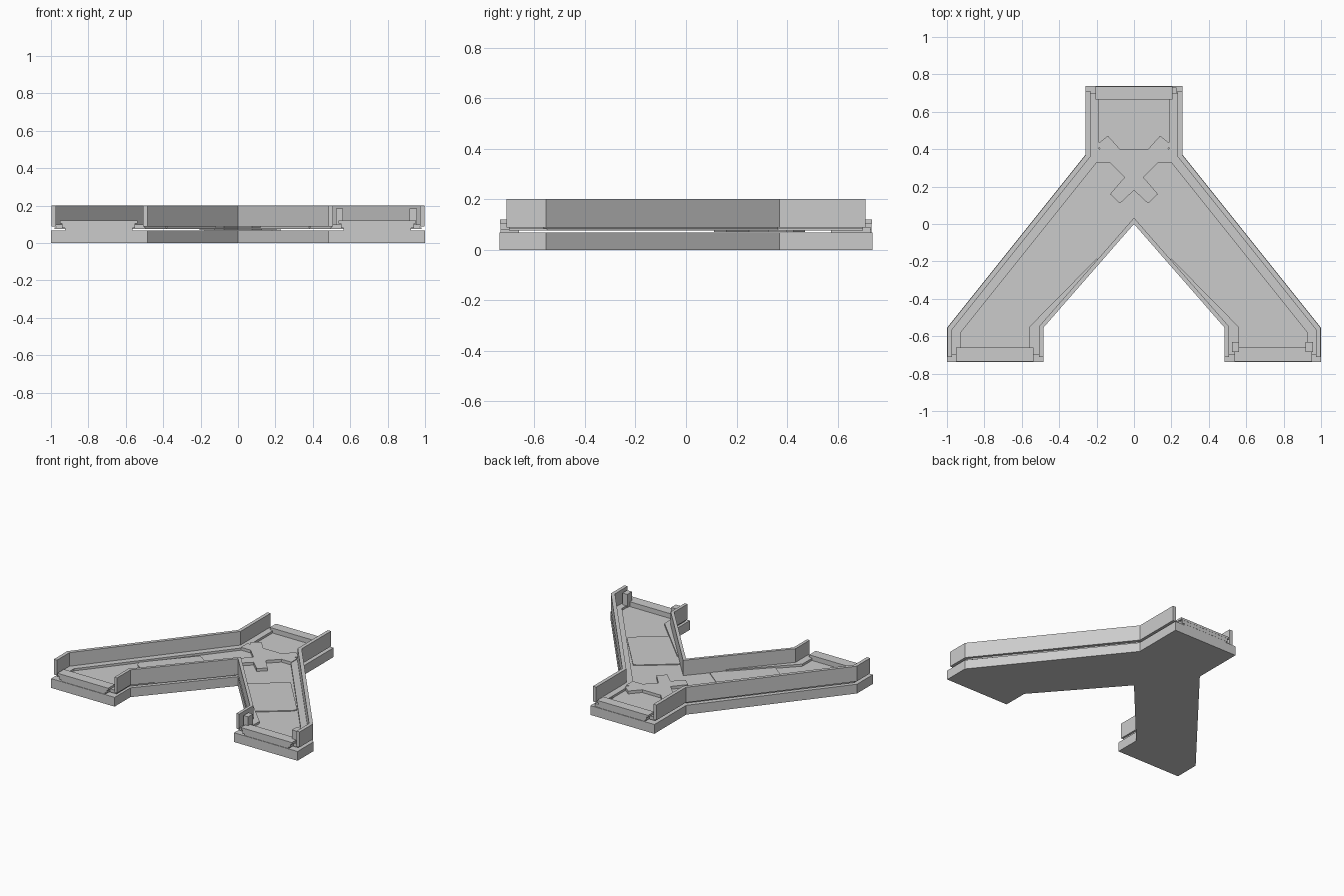
import bpy, bmesh
from mathutils import Vector

if "Cube" in bpy.data.objects:
    bpy.data.objects.remove(bpy.data.objects["Cube"])


def prism(name, pts, z0, z1):
    """Extrude a flat outline from z0 to z1."""
    bm = bmesh.new()
    face = bm.faces.new([bm.verts.new((x, y, z0)) for x, y in pts])
    top = bmesh.ops.extrude_face_region(bm, geom=[face])["geom"]
    bmesh.ops.translate(bm, vec=(0, 0, z1 - z0),
                        verts=[v for v in top if isinstance(v, bmesh.types.BMVert)])
    bmesh.ops.recalc_face_normals(bm, faces=bm.faces)
    me = bpy.data.meshes.new(name)
    bm.to_mesh(me)
    bm.free()
    ob = bpy.data.objects.new(name, me)
    bpy.context.collection.objects.link(ob)
    return ob


def box(name, x0, x1, y0, y1, z0, z1):
    return prism(name, [(x0, y0), (x1, y0), (x1, y1), (x0, y1)], z0, z1)


def offset(path, d):
    """Mitred offset of an open path to its right side."""
    p = [Vector(q) for q in path]
    normals = []
    for a, b in zip(p, p[1:]):
        t = (b - a).normalized()
        normals.append(Vector((t.y, -t.x)))
    out = []
    for i, q in enumerate(p):
        n1 = normals[max(i - 1, 0)]
        n2 = normals[min(i, len(normals) - 1)]
        m = (n1 + n2).normalized()
        out.append(tuple(q + m * (d / m.dot(n1))))
    return out


def mirror(pts):
    return [(-x, y) for x, y in reversed(pts)]


# Solid Y-shaped base
half = [(0, 0), (0.485, -0.555), (0.485, -0.738), (1, -0.738),
        (1, -0.555), (0.26, 0.37), (0.26, 0.738)]
prism("base", half + mirror(half)[:-1], 0, 0.068)

# Floor panel just above the base
floor = [(0, 0.012), (0.495, -0.55), (0.495, -0.7), (0.98, -0.7),
         (0.98, -0.55), (0.24, 0.365), (0.24, 0.7)]
prism("floor", floor + mirror(floor)[:-1], 0.076, 0.084)

# Outer walls, with a low lip along the inside
outer = [(0.258, 0.71), (0.258, 0.37), (0.998, -0.555), (0.998, -0.71)]
inner_leg = [(0.485, -0.71), (0.485, -0.555), (0, 0)]
w_out = outer + offset(outer, 0.026)[::-1]
lip_path = [(0.258, 0.7), (0.258, 0.37), (0.998, -0.555), (0.998, -0.7)]
l_out = offset(lip_path, 0.024) + offset(lip_path, 0.072)[::-1]
# Inner lip tapers into the diagonal wall
l_in = [(0.5, -0.7), (0.5, -0.555), (0.185, -0.195), (0.2, -0.185),
        (0.56, -0.55), (0.56, -0.7)]
# Slightly raised plate in the middle of each leg, with clipped corners
plate = [(0.37, 0.085), (0.34, 0.07), (0.13, -0.095), (0.12, -0.125),
         (0.38, -0.425), (0.42, -0.43), (0.63, -0.265), (0.645, -0.235)]
for side, f in (("right", list), ("left", mirror)):
    prism("outer_wall_" + side, f(w_out), 0.088, 0.2)
    prism("outer_lip_" + side, f(l_out), 0.078, 0.1)
    prism("inner_lip_" + side, f(l_in), 0.078, 0.1)
    prism("floor_plate_" + side, f(plate), 0.08, 0.09)

# V-shaped inner wall
v_path = inner_leg + mirror(inner_leg)[1:]
prism("inner_wall", v_path + offset(v_path, 0.022)[::-1], 0.088, 0.2)

# Stepped threshold bars at the three ends
for name, cx, y0, y1 in (("front_left", -0.745, -0.736, -0.66),
                         ("front_right", 0.745, -0.736, -0.66),
                         ("back", 0, 0.665, 0.736)):
    box("threshold_foot_" + name, cx - 0.18, cx + 0.18, y0 + 0.002, y1 - 0.002, 0.066, 0.082)
    box("threshold_body_" + name, cx - 0.195, cx + 0.195, y0 + 0.001, y1 - 0.001, 0.08, 0.106)
    box("threshold_top_" + name, cx - 0.207, cx + 0.207, y0, y1, 0.104, 0.12)

# Posts at the right front end, support block at the back
box("post_inner", 0.525, 0.562, -0.685, -0.63, 0.088, 0.185)
box("post_outer", 0.918, 0.957, -0.685, -0.63, 0.088, 0.185)
box("support_block", 0.184, 0.228, 0.575, 0.73, 0.066, 0.09)

# Crossed plate at the junction
cross = [(0, 0.18), (0.075, 0.11), (0.128, 0.16), (0.05, 0.25), (0.125, 0.325),
         (0.205, 0.325), (0.205, 0.40), (0.18, 0.40), (0.198, 0.425),
         (0.14, 0.472), (0.075, 0.40)]
prism("cross_plate", cross + mirror(cross)[:-1], 0.07, 0.105)
